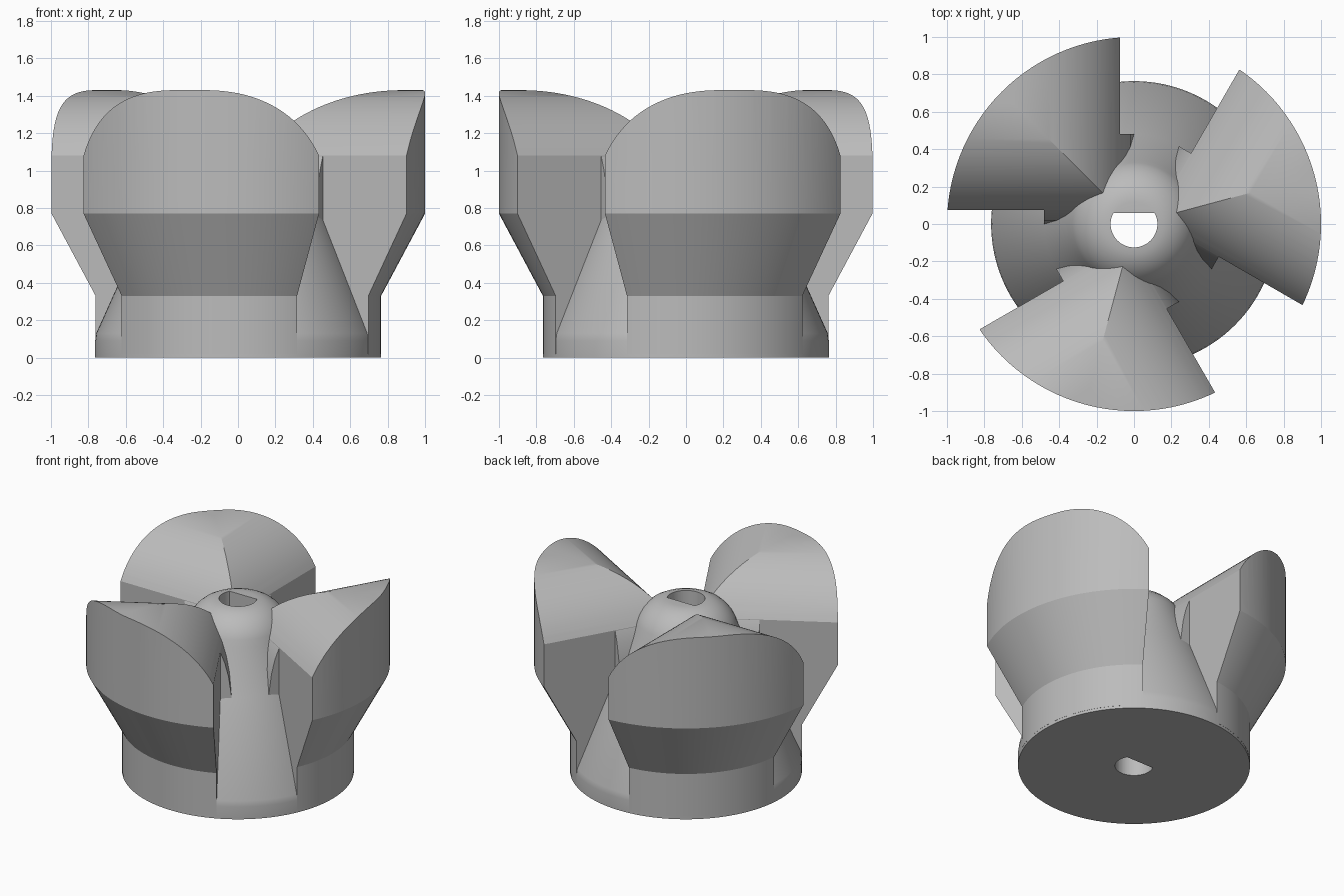
import bpy, bmesh
from math import sqrt, radians, cos, sin, pi

cube = bpy.data.objects.get("Cube")
if cube:
    bpy.data.objects.remove(cube, do_unlink=True)

grey = bpy.data.materials.new("plain grey")
grey.use_nodes = True
grey.diffuse_color = (0.5, 0.5, 0.5, 1)
grey.node_tree.nodes["Principled BSDF"].inputs["Base Color"].default_value = (0.5, 0.5, 0.5, 1)


def finish(name, bm):
    bmesh.ops.remove_doubles(bm, verts=bm.verts[:], dist=1e-5)
    bmesh.ops.recalc_face_normals(bm, faces=bm.faces[:])
    mesh = bpy.data.meshes.new(name)
    bm.to_mesh(mesh)
    bm.free()
    mesh.materials.append(grey)
    obj = bpy.data.objects.new(name, mesh)
    bpy.context.collection.objects.link(obj)
    return obj


def revolve(name, profile, steps=120):
    """Closed solid from (radius, z) points that start and end on the axis."""
    bm = bmesh.new()
    verts = [bm.verts.new((r, 0, z)) for r, z in profile]
    edges = [bm.edges.new(pair) for pair in zip(verts, verts[1:])]
    bmesh.ops.spin(bm, geom=verts + edges, cent=(0, 0, 0), axis=(0, 0, 1),
                   angle=2 * pi, steps=steps, use_merge=False)
    return finish(name, bm)


def prism(name, outline, start, end, place):
    """Extrude an outline of (a, b) points from start to end."""
    bm = bmesh.new()
    rings = [[bm.verts.new(place(a, b, t)) for a, b in outline] for t in (start, end)]
    for ring in rings:
        bm.faces.new(ring)
    n = len(outline)
    for i in range(n):
        j = (i + 1) % n
        bm.faces.new((rings[0][i], rings[0][j], rings[1][j], rings[1][i]))
    return finish(name, bm)


def boolean(target, cutter, operation):
    mod = target.modifiers.new("cut", 'BOOLEAN')
    mod.operation, mod.solver, mod.object = operation, 'EXACT', cutter
    bpy.ops.object.select_all(action='DESELECT')
    bpy.context.view_layer.objects.active = target
    target.select_set(True)
    bpy.ops.object.modifier_apply(modifier=mod.name)
    bpy.data.objects.remove(cutter, do_unlink=True)


def smooth(obj):
    bpy.ops.object.select_all(action='DESELECT')
    bpy.context.view_layer.objects.active = obj
    obj.select_set(True)
    bpy.ops.object.shade_smooth_by_angle(angle=radians(25))


# Hub: flared cone with a domed top and a D-shaped bore
hub = revolve("hub", [(0, 0), (0.764, 0), (0.764, 0.09), (0.758, 0.13), (0.48, 0.75),
                      (0.345, 1.05), (0.328, 1.1), (0.31, 1.135), (0.28, 1.175),
                      (0.24, 1.21), (0.2, 1.232), (0.16, 1.246), (0.12, 1.25), (0, 1.25)])
first, last, n = radians(151.3), radians(388.7), 48
arc = [first + (last - first) * i / n for i in range(n + 1)]
bore = prism("bore_cutter", [(0.125 * cos(a), 0.125 * sin(a)) for a in arc],
             -0.5, 2, lambda a, b, t: (a, b, t))
boolean(hub, bore, 'DIFFERENCE')
smooth(hub)

# Rounded shoulder shared by both flanks of a blade
SIDE, SHOULDER, TOP, RUN = 0.075, 1.08, 1.43, 0.57
DROP = TOP - SHOULDER
R = (RUN ** 2 + DROP ** 2) / (2 * DROP)


def shoulder(lower=0.0, steps=24):
    points = []
    for i in range(steps + 1):
        d = RUN * i / steps
        z = TOP - R + sqrt(R * R - (RUN - d) ** 2)
        points.append((SIDE + d, z - lower))
    return points


def along_y(d, z, t):
    return (-d, t, z)


def along_x(d, z, t):
    return (-t, d, z)


# Blade: flared round body trimmed by two square-set rounded flanks
blade = revolve("blade", [(0, 0.02), (0.765, 0.02), (0.765, 0.33), (1, 0.77), (1, 1.6), (0, 1.6)])
outline = [(SIDE, -0.2)] + shoulder() + [(1.3, TOP), (1.3, -0.2)]
for place in (along_y, along_x):
    boolean(blade, prism("flank_cutter", outline, -0.3, 1.4, place), 'INTERSECT')

# Root: wider foot of the blade where it runs into the hub
outline = [(0, 0.2), (0, 0.75), (0.02, 0.9), (0.045, 1.0)] + shoulder(0.004) + [(0.7, TOP), (0.7, 0.2)]
root = prism("blade_root", outline, -0.3, 0.48, along_y)
boolean(root, prism("root_cutter", outline, -0.3, 0.48, along_x), 'INTERSECT')

# Clear the bore, then set three blades around the hub
for part in (blade, root):
    core = revolve("core_cutter", [(0, -0.5), (0.14, -0.5), (0.14, 2), (0, 2)], 48)
    boolean(part, core, 'DIFFERENCE')
    smooth(part)
    for k in (1, 2):
        copy = part.copy()
        copy.name = f"{part.name}_{k + 1}"
        copy.rotation_euler.z = radians(120 * k)
        bpy.context.collection.objects.link(copy)
